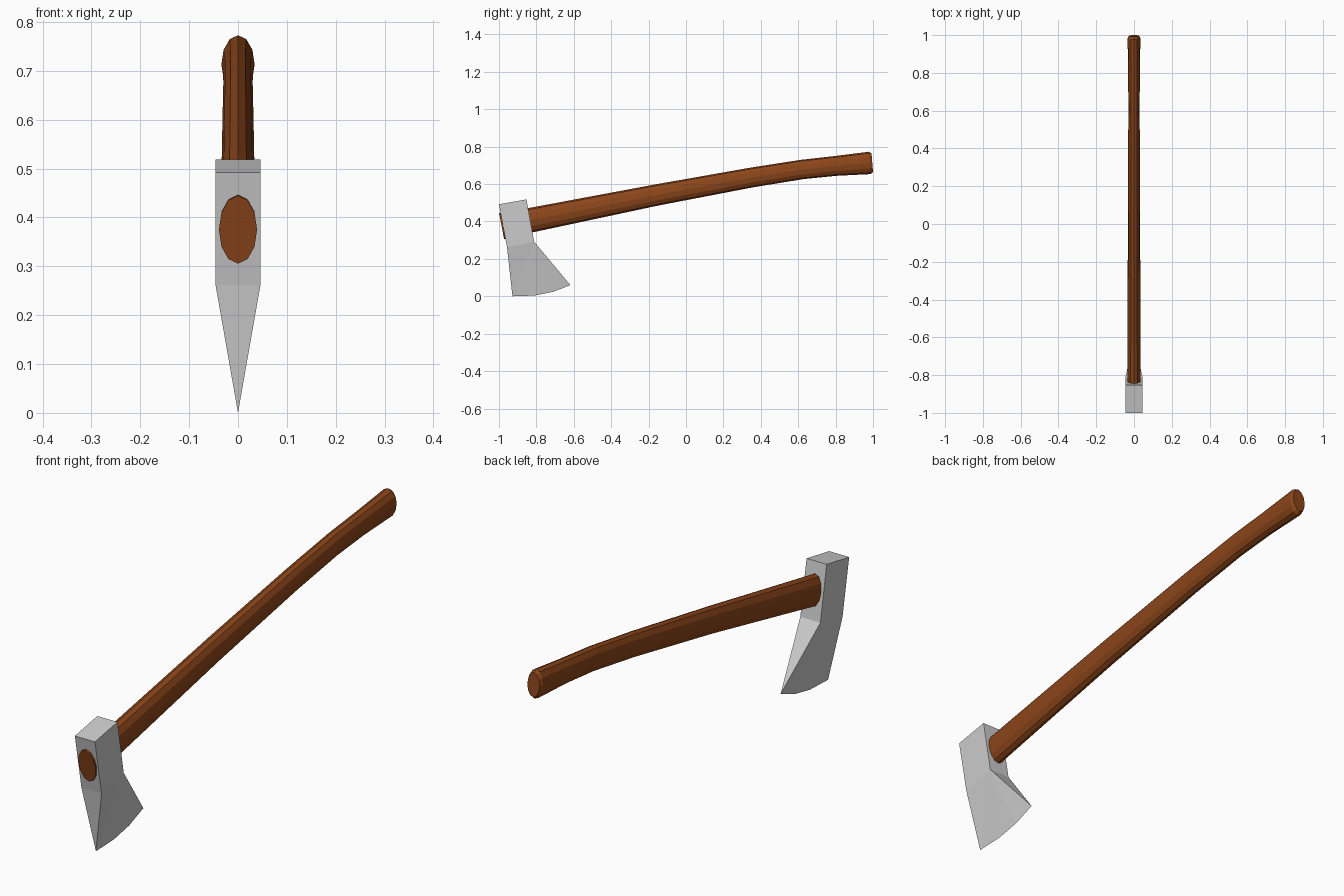
import bpy, bmesh, math
from mathutils import Vector

if "Cube" in bpy.data.objects:
    bpy.data.objects.remove(bpy.data.objects["Cube"])


def finish(bm, name):
    bmesh.ops.recalc_face_normals(bm, faces=bm.faces)
    mesh = bpy.data.meshes.new(name)
    bm.to_mesh(mesh)
    bm.free()
    obj = bpy.data.objects.new(name, mesh)
    bpy.context.collection.objects.link(obj)
    return obj


# Axe head: block sides that taper to a curved cutting edge on x = 0
HALF = 0.046
back = [(-1.0, 0.492), (-0.957, 0.262)]       # poll side, top to bottom
front = [(-0.853, 0.518), (-0.812, 0.292)]    # handle side, top to bottom
edge = [(-0.928, 0.0), (-0.81, 0.004), (-0.71, 0.024), (-0.618, 0.06)]

bm = bmesh.new()
edge_v = [bm.verts.new((0, y, z)) for y, z in edge]
sides = []
for sx in (-HALF, HALF):
    bt, bb = [bm.verts.new((sx, y, z)) for y, z in back]
    ft, fb = [bm.verts.new((sx, y, z)) for y, z in front]
    bm.faces.new((bt, bb, fb, ft))
    # cheek fan from the lower block edge to the cutting edge
    bm.faces.new((bb, edge_v[0], fb))
    for a, b in zip(edge_v, edge_v[1:]):
        bm.faces.new((fb, a, b))
    sides.append((bt, bb, fb, ft))
l, r = sides
bm.faces.new((l[0], r[0], r[3], l[3]))            # top
bm.faces.new((l[0], l[1], r[1], r[0]))            # poll side
bm.faces.new((l[3], l[2], r[2], r[3]))            # handle side
bm.faces.new((l[1], r[1], edge_v[0]))             # lower poll side wedge
bm.faces.new((l[2], r[2], edge_v[-1]))            # lower handle side wedge
finish(bm, "axe_head")

# Handle: oval sections (y, z, half width, half height, tilt) lofted along a curve
sections = [
    (-0.986, 0.375, 0.039, 0.071, 0.19),
    (-0.84, 0.405, 0.035, 0.066, 0.19),
    (-0.16, 0.541, 0.033, 0.057, 0.19),
    (0.35, 0.635, 0.031, 0.053, 0.18),
    (0.62, 0.678, 0.030, 0.052, 0.14),
    (0.80, 0.697, 0.031, 0.053, 0.10),
    (0.982, 0.713, 0.034, 0.060, 0.08),
    (0.996, 0.714, 0.028, 0.050, 0.08),
]
SIDES = 12
bm = bmesh.new()
rings = []
for y, z, w, h, tilt in sections:
    up = Vector((0, -math.sin(tilt), math.cos(tilt)))
    ring = []
    for i in range(SIDES):
        a = 2 * math.pi * i / SIDES
        ring.append(bm.verts.new(Vector((w * math.sin(a), y, z)) + up * h * math.cos(a)))
    rings.append(ring)
for a, b in zip(rings, rings[1:]):
    for i in range(SIDES):
        j = (i + 1) % SIDES
        bm.faces.new((a[i], a[j], b[j], b[i]))
bm.faces.new(rings[0])
bm.faces.new(rings[-1])
handle = finish(bm, "handle")

wood = bpy.data.materials.new("wood")
wood.diffuse_color = (0.26, 0.06, 0.01, 1)
wood.use_nodes = True
wood.node_tree.nodes["Principled BSDF"].inputs["Base Color"].default_value = wood.diffuse_color
handle.data.materials.append(wood)
